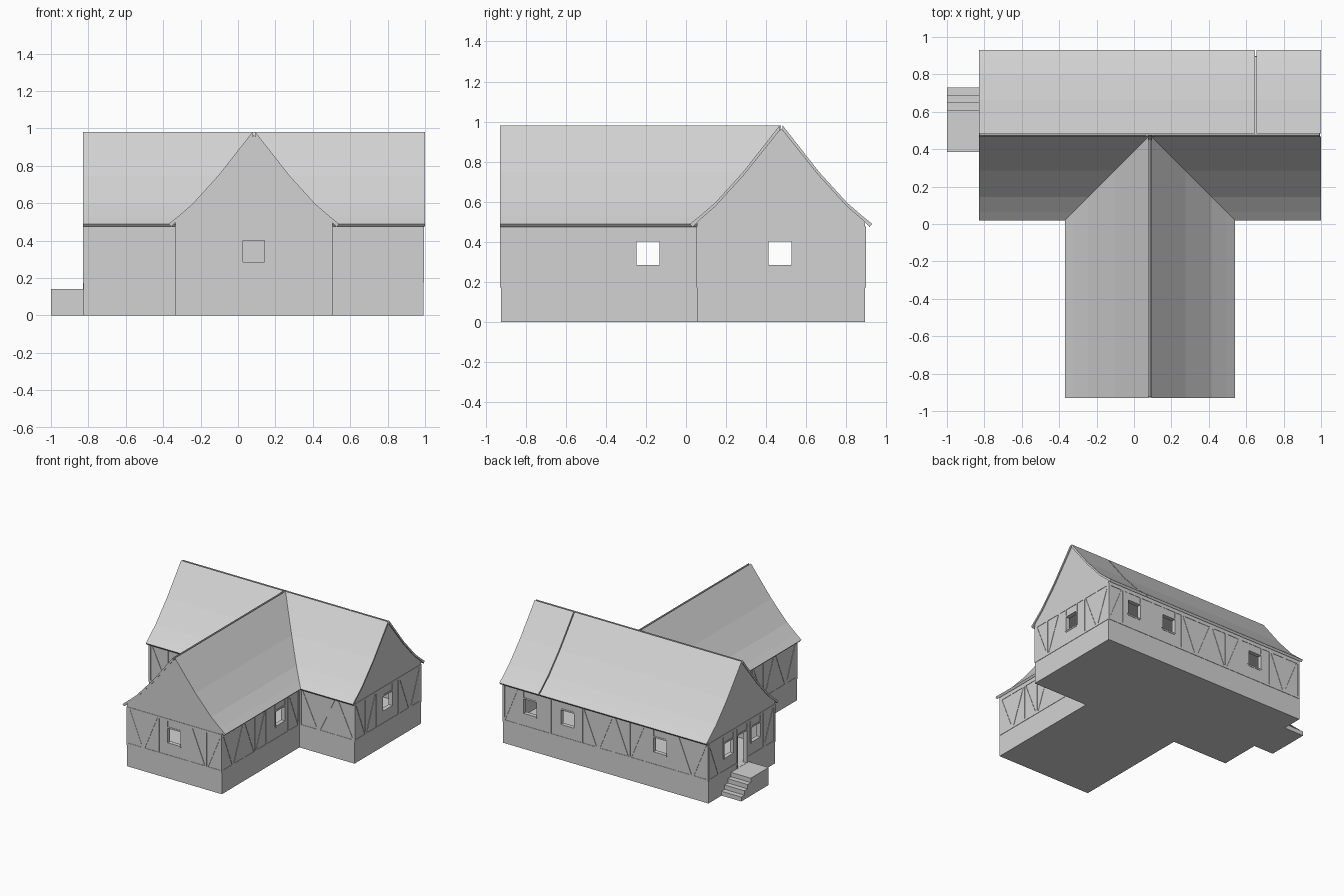
import bpy, bmesh, math
from mathutils import Vector, Matrix

if "Cube" in bpy.data.objects:
    bpy.data.objects.remove(bpy.data.objects["Cube"])

GREY = (0.65, 0.65, 0.65, 1)
grey = bpy.data.materials.new("plain_grey")
grey.use_nodes = True
grey.diffuse_color = GREY
grey.node_tree.nodes["Principled BSDF"].inputs["Base Color"].default_value = GREY

RIDGE_Y, RIDGE_X, HALF = 0.475, 0.085, 0.42
FLOOR, CEILING = 0.14, 0.46
SILL, HEAD, WIN = 0.285, 0.40, 0.0575


def finish(name, bm):
    bmesh.ops.recalc_face_normals(bm, faces=bm.faces)
    mesh = bpy.data.meshes.new(name)
    bm.to_mesh(mesh)
    bm.free()
    mesh.materials.append(grey)
    obj = bpy.data.objects.new(name, mesh)
    bpy.context.collection.objects.link(obj)
    return obj


def add_box(bm, lo, hi):
    lo, hi = Vector(lo), Vector(hi)
    size = hi - lo
    bmesh.ops.create_cube(bm, size=1, matrix=Matrix.Translation((lo + hi) / 2)
                          @ Matrix.Diagonal((*size, 1)))


def box(name, lo, hi):
    bm = bmesh.new()
    add_box(bm, lo, hi)
    return finish(name, bm)


def prism(name, profile, axis, start, end):
    """Extrude a (distance from ridge, height) profile along x or y."""
    bm = bmesh.new()
    if axis == "x":
        ring = [bm.verts.new((start, RIDGE_Y + d, z)) for d, z in profile]
        step = (end - start, 0, 0)
    else:
        ring = [bm.verts.new((RIDGE_X + d, start, z)) for d, z in profile]
        step = (0, end - start, 0)
    face = bm.faces.new(ring)
    out = bmesh.ops.extrude_face_region(bm, geom=[face], use_keep_orig=True)
    moved = [g for g in out["geom"] if isinstance(g, bmesh.types.BMVert)]
    bmesh.ops.translate(bm, verts=moved, vec=step)
    return finish(name, bm)


def cut(obj, other, operation="DIFFERENCE"):
    mod = obj.modifiers.new("cut", "BOOLEAN")
    mod.operation, mod.solver, mod.object = operation, "EXACT", other
    bpy.context.view_layer.objects.active = obj
    bpy.ops.object.modifier_apply(modifier=mod.name)
    bpy.data.objects.remove(other)


# Walls with gables: two crossing wings joined into one hollow body
half = [(HALF, 0), (HALF, 0.50), (0.33, 0.58), (0.19, 0.733)]
gable = half + [(0, 0.965)] + [(-d, z) for d, z in reversed(half)]
walls = prism("walls", gable, "x", -0.825, 0.992)
cut(walls, prism("wing", gable, "y", -0.925, RIDGE_Y), "UNION")
cut(walls, box("main_room", (-0.795, 0.085, FLOOR), (0.962, 0.865, CEILING)))
cut(walls, box("wing_room", (-0.305, -0.895, FLOOR), (0.475, 0.3, CEILING)))

# Wall faces: run direction, plane, outward side, start, end, windows, doors
FACES = [
    ("x", -0.925, -1, -0.335, 0.505, [RIDGE_X], []),
    ("x", 0.055, -1, -0.825, -0.335, [], []),
    ("x", 0.055, -1, 0.505, 0.992, [], []),
    ("x", 0.895, 1, -0.825, 0.992, [-0.40, 0.42, 0.75], []),
    ("y", 0.505, 1, -0.925, 0.055, [-0.19], []),
    ("y", -0.335, -1, -0.925, 0.055, [-0.19], []),
    ("y", 0.992, 1, 0.055, 0.895, [0.47], []),
    ("y", -0.825, -1, 0.055, 0.895, [0.30, 0.64], [0.47]),
]


def on_wall(run, u, depth, z):
    return Vector((u, depth, z)) if run == "x" else Vector((depth, u, z))


# Window and door openings
for run, plane, side, start, end, windows, doors in FACES:
    for centre in windows + doors:
        low = SILL if centre in windows else FLOOR + 0.001
        cut(walls, box("opening", on_wall(run, centre - WIN, plane - 0.05, low),
                       on_wall(run, centre + WIN, plane + 0.05, HEAD)))

# Timber framing, barely proud of the plaster
timber = bmesh.new()


def beam(run, plane, side, a, b, width=0.016):
    """Thin bar between two (along, height) points on a wall face."""
    a, b = Vector(a), Vector(b)
    across = Vector((a.y - b.y, b.x - a.x)).normalized() * width / 2
    corners = [a - across, b - across, b + across, a + across]
    ring = [timber.verts.new(on_wall(run, p.x, plane - side * 0.004, p.y)) for p in corners]
    face = timber.faces.new(ring)
    out = bmesh.ops.extrude_face_region(timber, geom=[face], use_keep_orig=True)
    moved = [g for g in out["geom"] if isinstance(g, bmesh.types.BMVert)]
    bmesh.ops.translate(timber, verts=moved, vec=on_wall(run, 0, side * 0.007, 0))


for run, plane, side, start, end, windows, doors in FACES:
    openings = windows + doors
    low, high = 0.18, 0.468
    spans = [(start, end)]
    for door in doors:
        spans = [(start, door - WIN), (door + WIN, end)]
    for a, b in spans:
        beam(run, plane, side, (a, low), (b, low))
    beam(run, plane, side, (start, high), (end, high))
    # posts and braces
    bays = max(3, round((end - start) / 0.14))
    step = (end - start) / bays
    for i in range(bays + 1):
        u = min(max(start + i * step, start + 0.008), end - 0.008)
        if all(abs(u - c) > WIN + 0.025 for c in openings):
            beam(run, plane, side, (u, low), (u, high))
        middle = u + step / 2
        if i < bays and all(abs(middle - c) > WIN + step / 2 for c in openings):
            lean = step * 0.42 * (1 if i % 2 else -1)
            beam(run, plane, side, (middle - lean, low), (middle + lean, high), 0.012)
    # frames round the openings
    for c in openings:
        base = SILL if c in windows else FLOOR
        for s in (-1, 1):
            u = c + s * (WIN + 0.006)
            beam(run, plane, side, (u, base), (u, high), 0.012)
        beam(run, plane, side, (c - WIN, HEAD + 0.006), (c + WIN, HEAD + 0.006), 0.012)
        if c in windows:
            beam(run, plane, side, (c - WIN, SILL - 0.006), (c + WIN, SILL - 0.006), 0.012)
finish("timber_frame", timber)

# Roof slopes, flaring outward at the eaves
slope = [(0.008, 0.98), (0.19, 0.748), (0.33, 0.594), (0.41, 0.525), (0.455, 0.489),
         (0.442, 0.474), (0.41, 0.506), (0.33, 0.575), (0.19, 0.728), (0.008, 0.955)]
mirrored = [(-d, z) for d, z in slope]
prism("main_roof_front", mirrored, "x", -0.83, 1.0)
prism("main_roof_back", slope, "x", -0.83, 0.647)
prism("main_roof_back_end", slope, "x", 0.655, 1.0)
prism("wing_roof_left", slope, "y", -0.93, RIDGE_Y)
prism("wing_roof_right", mirrored, "y", -0.93, RIDGE_Y)

# Landing and steps at the door
steps = bmesh.new()
add_box(steps, (-1.0, 0.385, 0), (-0.82, 0.61, FLOOR))
for i in range(3):
    add_box(steps, (-1.0, 0.61 + i * 0.04, 0), (-0.82, 0.65 + i * 0.04, FLOOR * (3 - i) / 4))
finish("entrance_steps", steps)
